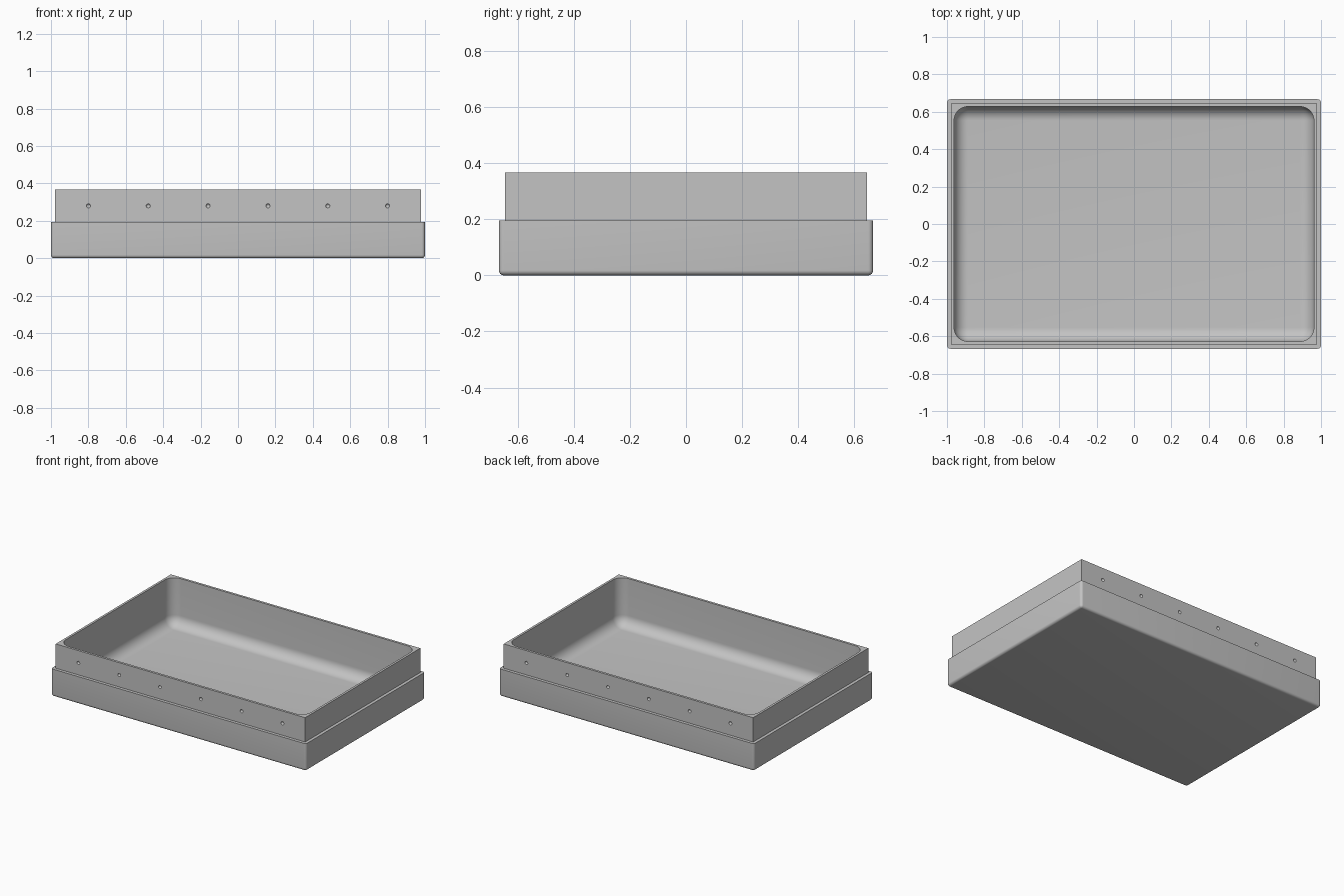
import bpy
import bmesh
from mathutils import Matrix

default = bpy.data.objects.get("Cube")
if default:
    bpy.data.objects.remove(default, do_unlink=True)

grey = bpy.data.materials.new("matte grey")
grey.use_nodes = True
colour = (0.55, 0.55, 0.55, 1)
grey.diffuse_color = colour
grey.node_tree.nodes["Principled BSDF"].inputs["Base Color"].default_value = colour


def add_object(name, bm):
    mesh = bpy.data.meshes.new(name)
    bmesh.ops.recalc_face_normals(bm, faces=bm.faces)
    bm.to_mesh(mesh)
    bm.free()
    mesh.materials.append(grey)
    obj = bpy.data.objects.new(name, mesh)
    bpy.context.collection.objects.link(obj)
    return obj


def block(name, half_x, half_y, bottom, top, radius=0, segments=6):
    """Box whose upright and bottom edges are rounded, with a sharp top."""
    bm = bmesh.new()
    size = Matrix.Diagonal((2 * half_x, 2 * half_y, top - bottom, 1))
    place = Matrix.Translation((0, 0, (top + bottom) / 2))
    bmesh.ops.create_cube(bm, size=1, matrix=place @ size)
    if radius:
        edges = [e for e in bm.edges if min(v.co.z for v in e.verts) < top - 0.001]
        bmesh.ops.bevel(bm, geom=edges, offset=radius, segments=segments,
                        profile=0.5, affect='EDGES')
    return add_object(name, bm)


# Outer base with a narrower raised wall
tray = block("tray", 1.0, 0.667, 0, 0.195, 0.018)
wall = block("raised_wall", 0.978, 0.645, 0.1, 0.367)

# Rounded cavity
cavity = block("cavity_cutter", 0.962, 0.628, 0.03, 0.6, 0.075, 12)

# Row of shallow dimples along front and back
bm = bmesh.new()
for side in (-1, 1):
    for i in range(6):
        place = Matrix.Translation((-0.8 + 0.32 * i, side * 0.648, 0.28))
        bmesh.ops.create_uvsphere(bm, u_segments=16, v_segments=8,
                                  radius=0.012, matrix=place)
dimples = add_object("dimple_cutter", bm)

helpers = [(wall, 'UNION'), (cavity, 'DIFFERENCE'), (dimples, 'DIFFERENCE')]
for helper, operation in helpers:
    helper.hide_render = True
    mod = tray.modifiers.new(helper.name, 'BOOLEAN')
    mod.operation = operation
    mod.solver = 'EXACT'
    mod.object = helper

# Bake the cuts so the crisp edges can be kept by angle
bpy.context.view_layer.update()
graph = bpy.context.evaluated_depsgraph_get()
result = bpy.data.meshes.new_from_object(tray.evaluated_get(graph))
tray.modifiers.clear()
tray.data = result
for helper, _ in helpers:
    bpy.data.objects.remove(helper, do_unlink=True)

bpy.ops.object.select_all(action='DESELECT')
tray.select_set(True)
bpy.context.view_layer.objects.active = tray
bpy.ops.object.shade_smooth_by_angle(angle=0.6)
